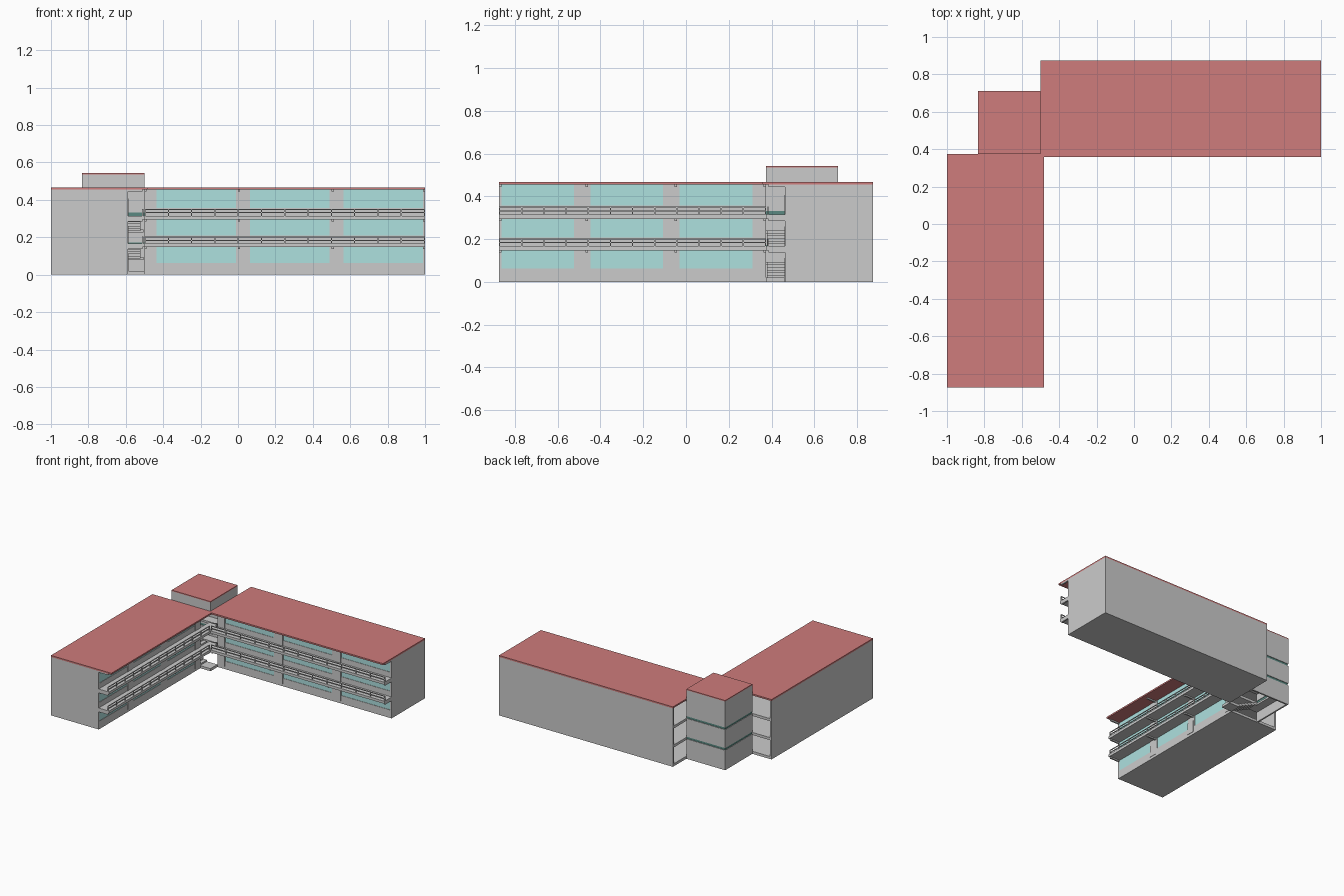
import bpy

if "Cube" in bpy.data.objects:
    bpy.data.objects.remove(bpy.data.objects["Cube"])


def material(name, col):
    m = bpy.data.materials.new(name)
    m.diffuse_color = col
    m.use_nodes = True
    m.node_tree.nodes["Principled BSDF"].inputs["Base Color"].default_value = m.diffuse_color
    return m


RED = material("roof_red", (0.62, 0.2, 0.2, 1))
TEAL = material("glass_teal", (0.42, 0.75, 0.74, 1))
DARK = material("glass_dark", (0.1, 0.25, 0.22, 1))


def boxes(name, items, mat=None):
    """One object made of many boxes, each (x0, x1, y0, y1, z0, z1)."""
    verts, faces = [], []
    for x0, x1, y0, y1, z0, z1 in items:
        x0, x1 = sorted((x0, x1))
        y0, y1 = sorted((y0, y1))
        n = len(verts)
        verts += [(x, y, z) for z in (z0, z1)
                  for x, y in ((x0, y0), (x1, y0), (x1, y1), (x0, y1))]
        faces += [(n + 3, n + 2, n + 1, n), (n + 4, n + 5, n + 6, n + 7)]
        faces += [(n + i, n + (i + 1) % 4, n + 4 + (i + 1) % 4, n + 4 + i) for i in range(4)]
    me = bpy.data.meshes.new(name)
    me.from_pydata(verts, [], faces)
    ob = bpy.data.objects.new(name, me)
    bpy.context.collection.objects.link(ob)
    if mat:
        me.materials.append(mat)
    return ob


FLOORS = (0.02, 0.167, 0.315)      # walking level of each storey
CEILS = (0.147, 0.295, 0.455)      # underside of the slab above
DEPTH, EDGE, T = 0.412, 0.5, 0.012  # facade line, walkway edge, wall thickness
ROOMS = 3


def wing(label, length, place):
    """u runs away from the stair tower, v runs from back wall to courtyard."""
    def make(part, items, mat=None):
        boxes(label + "_" + part, [place(*i) for i in items], mat)

    step = length / ROOMS
    shell = [(0, length, 0, T, 0, 0.455), (length - T, length, T, DEPTH, 0, 0.455)]
    slabs = [(0, length - T, T, DEPTH, 0, 0.02)]
    facade, glass, doors, beams, posts, rails = [], [], [], [], [], []
    for f, (z0, z1) in enumerate(zip(FLOORS, CEILS)):
        for r in range(ROOMS):
            a, b = r * step, (r + 1) * step
            w0, w1 = a + 0.065, b - T
            low = 0 if f == 0 else z0
            # solid door bay, sill wall and end column
            facade += [(a, w0, DEPTH - T, DEPTH, low, z1),
                       (w0, w1, DEPTH - T, DEPTH, low, z0 + 0.042),
                       (w1, b, DEPTH - T, DEPTH, low, z1)]
            glass.append((w0, w1, DEPTH - 0.008, DEPTH - 0.003, z0 + 0.042, z1))
            doors.append((a + 0.003, a + 0.063, DEPTH, DEPTH + 0.003, z0, z0 + 0.092))
            # dividing wall and the bracket beam below the walkway
            if r:
                shell.append((a - T / 2, a + T / 2, T, DEPTH - T, z0, z1))
            beams.append((a, a + T, DEPTH, EDGE - 0.01, z1 - 0.01, z1))
        beams.append((length - T, length, DEPTH, EDGE - 0.01, z1 - 0.01, z1))
        if f:
            slabs.append((0, length, T, EDGE, CEILS[f - 1], z0))
            n = ROOMS * 4
            for i in range(n + 1):
                u = 0.003 + (length - 0.006) * i / n
                posts.append((u - 0.003, u + 0.003, EDGE - 0.012, EDGE - 0.006, z0, z0 + 0.035))
            for h in (0.014, 0.032):
                rails.append((0, length, EDGE - 0.012, EDGE - 0.006, z0 + h, z0 + h + 0.005))
    make("walls", shell)
    make("floor_slabs", slabs)
    make("facade", facade)
    make("windows", glass, TEAL)
    make("doors", doors)
    make("beams", beams)
    make("railing_posts", posts)
    make("railing_bars", rails)


# The two classroom wings share one layout
wing("back_wing", 1.5, lambda u0, u1, v0, v1, z0, z1:
     (-0.5 + u0, -0.5 + u1, 0.875 - v0, 0.875 - v1, z0, z1))
wing("left_wing", 1.25, lambda u0, u1, v0, v1, z0, z1:
     (-1 + v0, -1 + v1, 0.375 - u0, 0.375 - u1, z0, z1))

# Flat roofs overhanging the courtyard
boxes("left_wing_roof", [(-1, -0.48, -0.875, 0.375, 0.455, 0.467)], RED)
boxes("back_wing_roof", [(-0.5, 1, 0.358, 0.875, 0.455, 0.467)], RED)

# Stair tower: outer walls in three bands, closed head above the roofs
X0, X1, Y0, Y1 = -0.835, -0.5, 0.375, 0.71
walls = []
for z0, z1 in ((0, 0.155), (0.172, 0.315), (0.332, 0.535)):
    walls += [(X0, X0 + T, Y0, Y1, z0, z1), (X0 + T, X1, Y1 - T, Y1, z0, z1)]
walls += [(X0 + T, X1, Y0, Y0 + T, 0.455, 0.535), (X1 - T, X1, Y0 + T, Y1 - T, 0.455, 0.535)]
boxes("tower_walls", walls)
boxes("tower_roof", [(X0, X1, Y0, Y1, 0.535, 0.543)], RED)
boxes("tower_slit_glass", [p for z in (0.155, 0.315) for p in (
    (X0 + 0.004, X0 + 0.008, Y0, Y1 - 0.004, z, z + 0.017),
    (X0 + 0.008, X1, Y1 - 0.008, Y1 - 0.004, z, z + 0.017))], DARK)

# Corner platforms joining walkways and stairs
boxes("corner_platforms", [(-0.59, X1, Y0, 0.46, z - 0.02, z) for z in FLOORS])

# Stairs: up along the left wing, around the landing, back along the other wing
steps, landings = [], []
N = 6
for f in range(2):
    z, rise = FLOORS[f], (FLOORS[f + 1] - FLOORS[f]) / (2 * N)
    run = 0.165 / N
    for i in range(N):
        a, top = i * run, z + (i + 1) * rise
        steps.append((-0.59 - a, -0.59 - a - run, Y0 + 0.005, 0.46, top - 0.02, top))
        top += N * rise
        steps.append((-0.59, X1 - 0.02, 0.625 - a, 0.625 - a - run, top - 0.02, top))
    mid = z + N * rise
    landings += [(X0 + T, -0.755, Y0, Y1 - T, mid - 0.015, mid),
                 (-0.755, X1 - 0.005, 0.625, Y1 - T, mid - 0.015, mid)]
boxes("stair_steps", steps)
boxes("stair_landings", landings)
